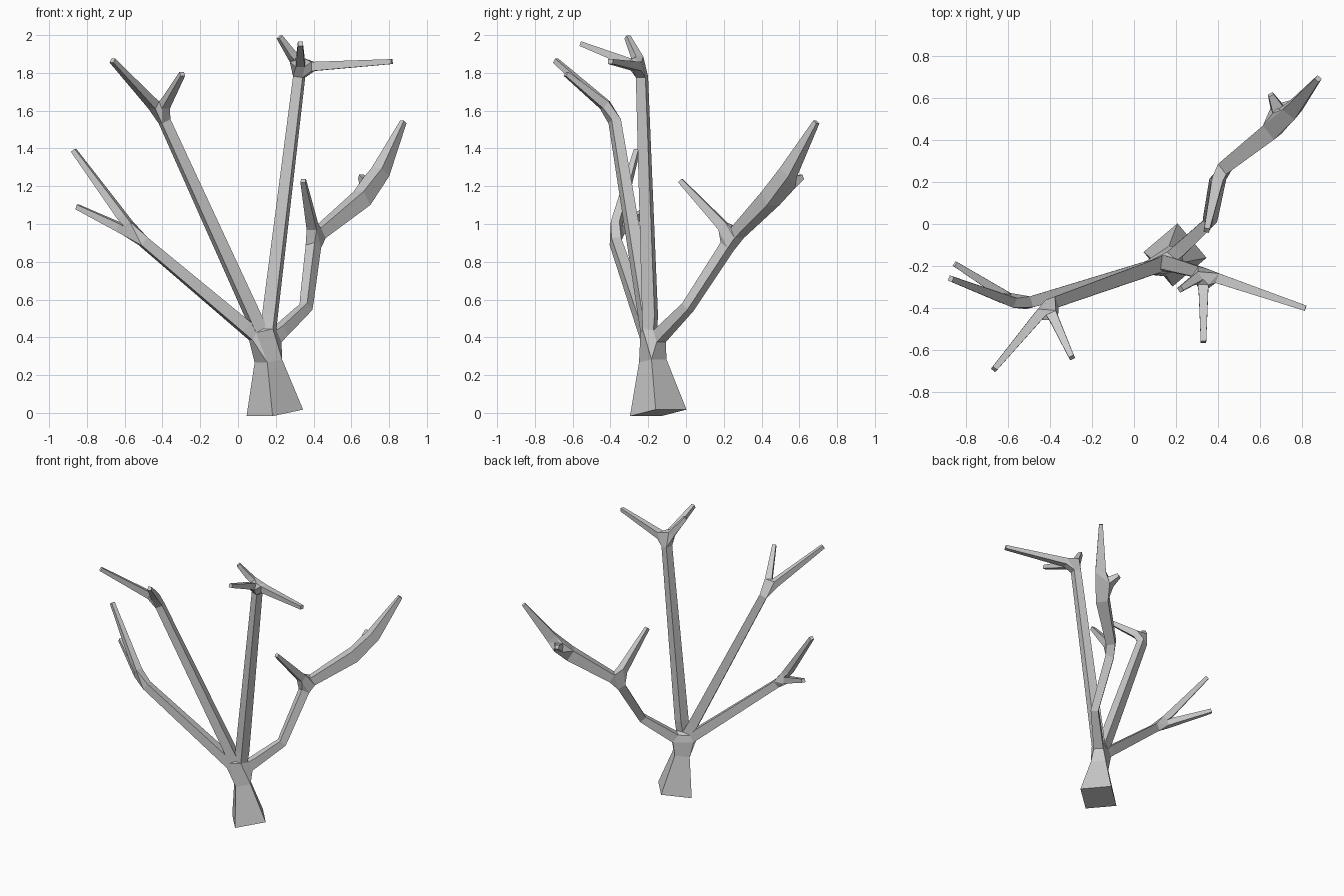
import bpy

if "Cube" in bpy.data.objects:
    bpy.data.objects.remove(bpy.data.objects["Cube"])

# Branch skeleton: each limb is a chain of (x, y, z, half-width)
verts, edges, radii = [], [], []

def limb(points, parent=None):
    """Add a chain of joints, optionally growing from joint `parent`; return last index."""
    for x, y, z, r in points:
        verts.append((x, y, z))
        radii.append(r)
        if parent is not None:
            edges.append((parent, len(verts) - 1))
        parent = len(verts) - 1
    return parent

# Trunk
crown = limb([(0.195, -0.147, 0, 0.107), (0.15, -0.185, 0.36, 0.035)])

# Right limb, bending back, with twig and stub
fork = limb([(0.36, 0.01, 0.56, 0.026), (0.405, 0.25, 0.93, 0.03)], crown)
limb([(0.345, -0.03, 1.23, 0.013)], fork)
elbow = limb([(0.71, 0.49, 1.18, 0.045)], fork)
limb([(0.875, 0.69, 1.54, 0.013)], elbow)
limb([(0.65, 0.615, 1.25, 0.013)], elbow)

# Tall central limb
fork = limb([(0.33, -0.235, 1.83, 0.026)], crown)
for tip in [(0.815, -0.40, 1.86), (0.22, -0.31, 1.99), (0.33, -0.56, 1.955)]:
    limb([(*tip, 0.013)], fork)

# Upper left limb
fork = limb([(-0.41, -0.385, 1.59, 0.026)], crown)
for tip in [(-0.665, -0.69, 1.865), (-0.295, -0.635, 1.795)]:
    limb([(*tip, 0.013)], fork)

# Lower left limb
fork = limb([(-0.54, -0.385, 0.94, 0.026)], crown)
for tip in [(-0.87, -0.26, 1.39), (-0.85, -0.19, 1.09)]:
    limb([(*tip, 0.013)], fork)

# Skin the skeleton with square-section limbs
mesh = bpy.data.meshes.new("bare_tree")
mesh.from_pydata(verts, edges, [])
tree = bpy.data.objects.new("bare_tree", mesh)
bpy.context.collection.objects.link(tree)
skin = tree.modifiers.new("Skin", 'SKIN')
skin.branch_smoothing = 0
skin.use_smooth_shade = False
for sv, r in zip(mesh.skin_vertices[0].data, radii):
    sv.radius = (r, r)
    sv.use_root = False
mesh.skin_vertices[0].data[0].use_root = True
